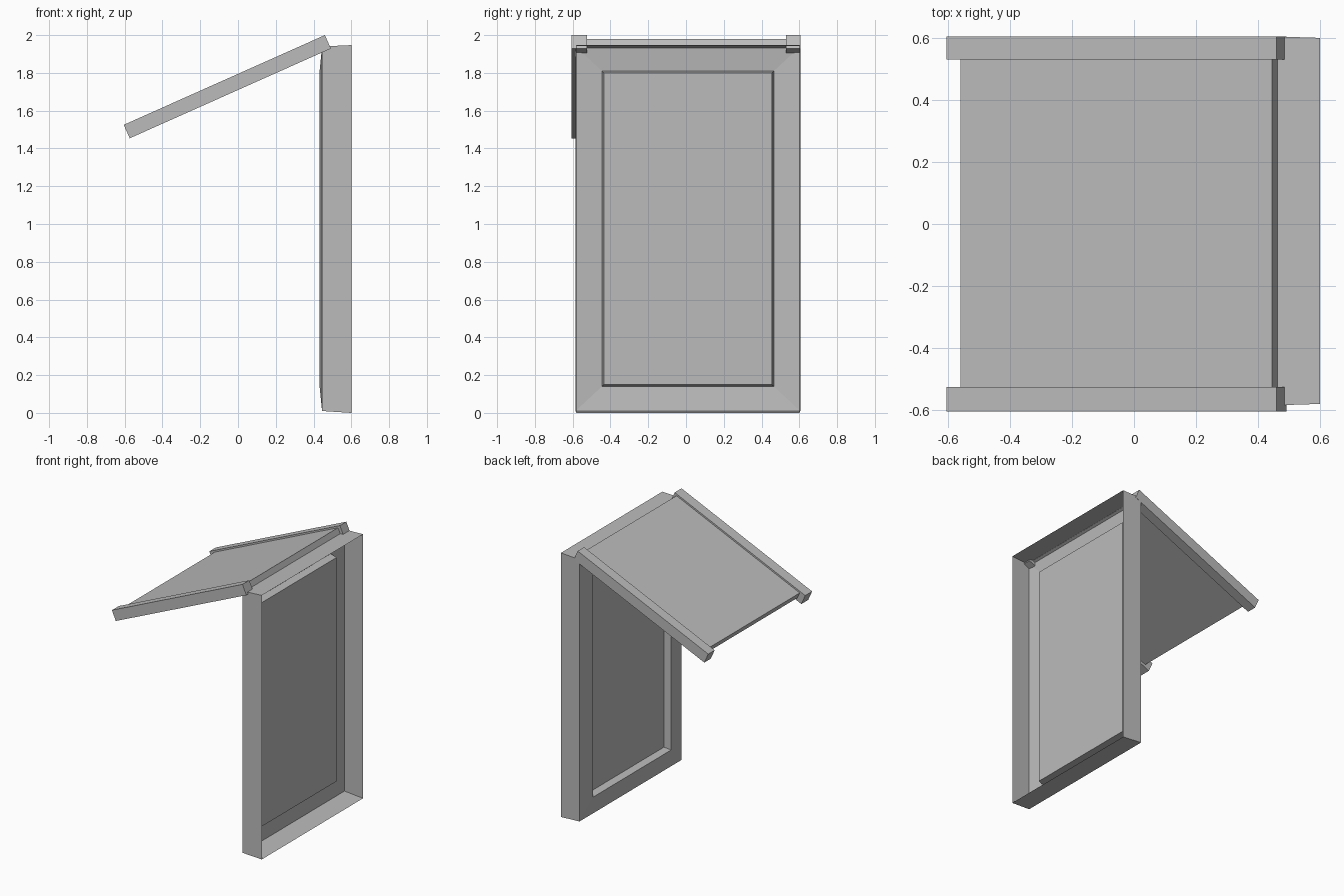
import bpy
import bmesh
from math import atan2
from mathutils import Matrix, Vector

cube = bpy.data.objects.get("Cube")
if cube:
    bpy.data.objects.remove(cube, do_unlink=True)

GREY = (0.5, 0.5, 0.5, 1.0)
grey = bpy.data.materials.new("plain grey")
grey.use_nodes = True
grey.diffuse_color = GREY
grey.node_tree.nodes["Principled BSDF"].inputs["Base Color"].default_value = GREY


def add_object(name, bm):
    bmesh.ops.recalc_face_normals(bm, faces=bm.faces)
    mesh = bpy.data.meshes.new(name)
    bm.to_mesh(mesh)
    bm.free()
    mesh.materials.append(grey)
    obj = bpy.data.objects.new(name, mesh)
    bpy.context.collection.objects.link(obj)
    return obj


def rectangle(bm, x, y0, y1, z0, z1):
    return [bm.verts.new((x, y, z)) for y, z in
            ((y0, z0), (y1, z0), (y1, z1), (y0, z1))]


# Upright tray: thin outer walls, sloping rim and a pressed-in panel
bm = bmesh.new()
loops = [
    rectangle(bm, 0.60, -0.58, 0.60, 0.0, 1.947),
    rectangle(bm, 0.445, -0.585, 0.605, 0.01, 1.94),
    rectangle(bm, 0.432, -0.445, 0.465, 0.14, 1.81),
    rectangle(bm, 0.485, -0.435, 0.455, 0.15, 1.80),
]
for a, b in zip(loops, loops[1:]):
    for i in range(4):
        j = (i + 1) % 4
        bm.faces.new((a[i], a[j], b[j], b[i]))
bm.faces.new(loops[-1])
add_object("upright_tray", bm)

# Tilted roof: boxes placed along the slope, measured from the low top edge
low, high = Vector((-0.605, 0, 1.525)), Vector((0.46, 0, 2.0))
slope = high - low
length = slope.length
tilt = Matrix.Translation(low) @ Matrix.Rotation(-atan2(slope.z, slope.x), 4, "Y")


def sloped_box(name, start, end, y0, y1, bottom, top):
    bm = bmesh.new()
    bmesh.ops.create_cube(bm, size=1)
    size = Vector((end - start, y1 - y0, top - bottom))
    centre = Vector((start + end, y0 + y1, bottom + top)) / 2
    bmesh.ops.transform(bm, verts=bm.verts, matrix=tilt
                        @ Matrix.Translation(centre) @ Matrix.Diagonal(size).to_4x4())
    return add_object(name, bm)


sloped_box("roof_panel", 0.044, length - 0.022, -0.56, 0.57, -0.057, -0.012)
sloped_box("front_roof_beam", 0, length, -0.605, -0.525, -0.078, 0)
sloped_box("back_roof_beam", 0, length, 0.53, 0.605, -0.078, 0)
